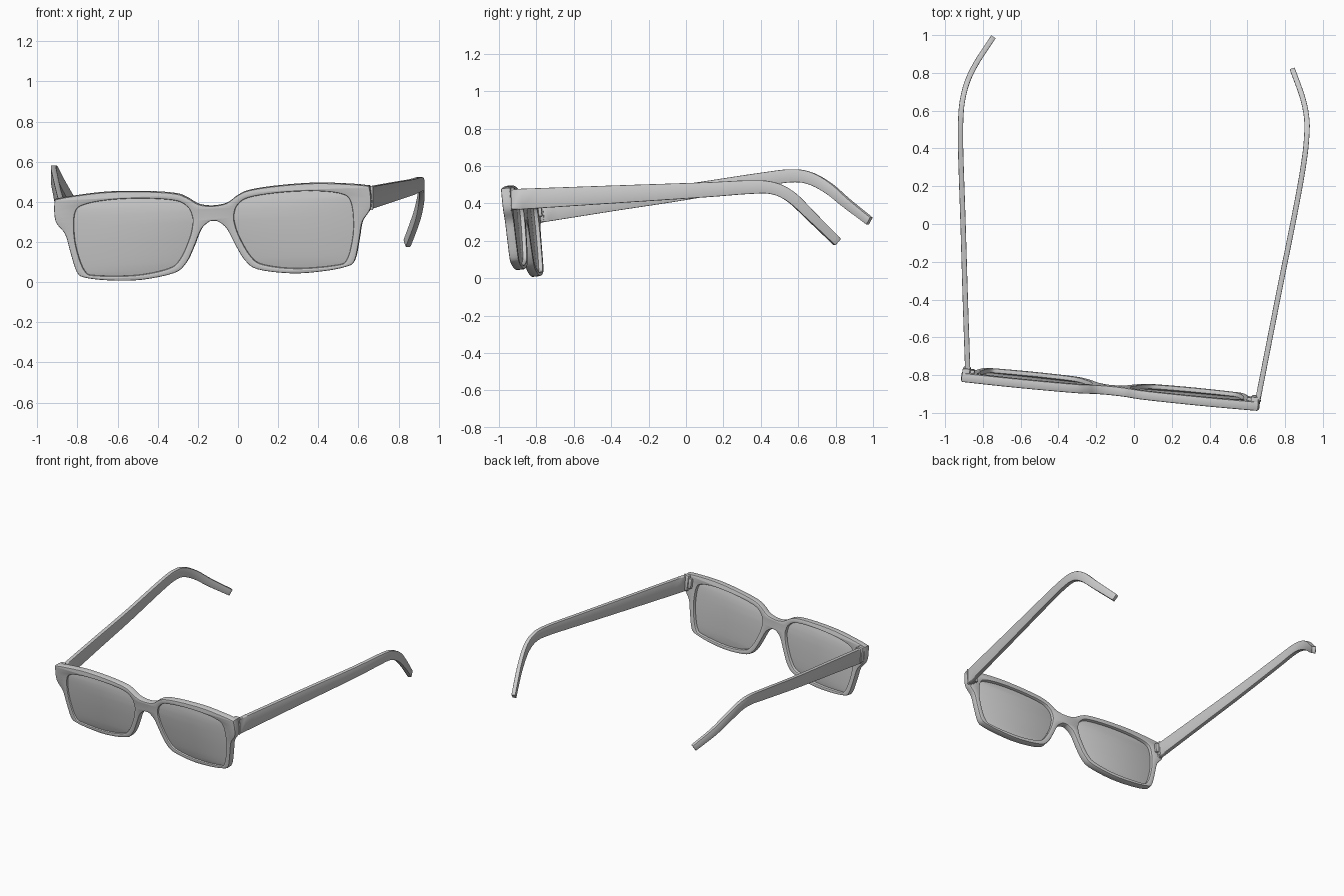
import bpy, bmesh, math
from mathutils import Vector, Matrix

if "Cube" in bpy.data.objects:
    bpy.data.objects.remove(bpy.data.objects["Cube"])

# The frame front sits slightly turned and leaning: local u, v, and forward axes
U = Vector((1, -0.098, 0.043)).normalized()
V = Vector((-0.053, -0.1, 1))
V = (V - U * V.dot(U)).normalized()
N = U.cross(V)
FRONT = Matrix((U, V, N)).transposed().to_4x4()
FRONT.translation = (-0.107, -0.869, 0.003)


def spline(pts, steps, closed):
    """Catmull-Rom points through the control points."""
    pts = [Vector(p) for p in pts]
    n, out = len(pts), []
    get = (lambda i: pts[i % n]) if closed else (lambda i: pts[max(0, min(n - 1, i))])
    for i in range(n if closed else n - 1):
        a, b, c, d = (get(i + k) for k in (-1, 0, 1, 2))
        for s in range(steps):
            t = s / steps
            out.append(0.5 * (2 * b + (c - a) * t + (2 * a - 5 * b + 4 * c - d) * t * t
                              + (3 * b - a - 3 * c + d) * t ** 3))
    if not closed:
        out.append(pts[-1])
    return out


def finish(name, bm, bevel=0):
    bmesh.ops.remove_doubles(bm, verts=bm.verts, dist=1e-5)
    if bevel:
        edges = [e for e in bm.edges if len(e.link_faces) == 2 and e.calc_face_angle(0) > 0.9]
        bmesh.ops.bevel(bm, geom=edges, offset=bevel, segments=2, profile=0.5, affect='EDGES')
    bmesh.ops.recalc_face_normals(bm, faces=bm.faces)
    me = bpy.data.meshes.new(name)
    bm.to_mesh(me)
    bm.free()
    me.shade_smooth()
    me.set_sharp_from_angle(angle=math.radians(30))
    ob = bpy.data.objects.new(name, me)
    bpy.context.collection.objects.link(ob)
    return ob


def plate(name, loops, z0, z1, bevel):
    """Filled outline with holes, extruded from depth z0 to z1."""
    cu = bpy.data.curves.new(name + "_outline", 'CURVE')
    cu.dimensions, cu.fill_mode = '2D', 'BOTH'
    cu.extrude = (z1 - z0) / 2 - bevel
    cu.bevel_depth, cu.bevel_resolution, cu.offset = bevel, 1, -bevel
    for loop in loops:
        sp = cu.splines.new('POLY')
        sp.points.add(len(loop) - 1)
        for p, co in zip(sp.points, loop):
            p.co = (co.x, co.y, 0, 1)
        sp.use_cyclic_u = True
    tmp = bpy.data.objects.new(name + "_outline", cu)
    bpy.context.collection.objects.link(tmp)
    dg = bpy.context.evaluated_depsgraph_get()
    me = bpy.data.meshes.new_from_object(tmp.evaluated_get(dg))
    bm = bmesh.new()
    bm.from_mesh(me)
    bpy.data.objects.remove(tmp)
    bpy.data.curves.remove(cu)
    bpy.data.meshes.remove(me)
    bmesh.ops.transform(bm, matrix=FRONT @ Matrix.Translation((0, 0, (z0 + z1) / 2)), verts=bm.verts)
    return finish(name, bm)


def block(name, u0, u1, v0, v1, z0, z1, bevel):
    bm = bmesh.new()
    bmesh.ops.create_cube(bm, size=1)
    m = Matrix.Translation(((u0 + u1) / 2, (v0 + v1) / 2, (z0 + z1) / 2))
    m = m @ Matrix.Diagonal((abs(u1 - u0), v1 - v0, z1 - z0, 1))
    bmesh.ops.transform(bm, matrix=FRONT @ m, verts=bm.verts)
    return finish(name, bm, bevel)


def temple(name, pts, thick=0.028):
    """Rectangular arm swept along (x, y, z, height) points."""
    path = spline(pts, 6, False)
    bm, rings = bmesh.new(), []
    for i, p in enumerate(path):
        t = (path[min(i + 1, len(path) - 1)] - path[max(i - 1, 0)]).to_3d().normalized()
        side = t.cross(Vector((0, 0, 1))).normalized()
        up = side.cross(t)
        w, h = side * thick / 2, up * p[3] / 2
        c = p.to_3d()
        rings.append([bm.verts.new(c + a * w + b * h) for a, b in ((-1, -1), (1, -1), (1, 1), (-1, 1))])
    for r, q in zip(rings, rings[1:]):
        for k in range(4):
            bm.faces.new((r[k], r[(k + 1) % 4], q[(k + 1) % 4], q[k]))
    bm.faces.new(rings[0])
    bm.faces.new(rings[-1])
    return finish(name, bm, 0.004)


# Right half of the frame outline, and the lens opening
half = [(0, .378), (.07, .389), (.125, .424), (.185, .448), (.325, .464), (.515, .47), (.675, .459),
        (.775, .446), (.79, .432), (.79, .336), (.745, .268), (.725, .183), (.696, .075), (.65, .045),
        (.525, .027), (.375, .024), (.21, .051), (.148, .098), (.105, .175), (.065, .261), (.025, .298), (0, .303)]
hole = [(.105, .333), (.125, .378), (.185, .413), (.35, .431), (.525, .43), (.65, .41), (.69, .373),
        (.70, .283), (.69, .184), (.656, .08), (.60, .055), (.40, .048), (.235, .075), (.175, .122),
        (.125, .219), (.105, .29)]
flip = lambda pts: [(-x, y) for x, y in reversed(pts)]
outer = spline(half + flip(half[1:-1]), 4, True)
holes = {"right": spline(hole, 5, True), "left": spline(flip(hole), 5, True)}

# Frame front with two openings
plate("frame_front", [outer] + list(holes.values()), -0.048, 0, 0.007)

# Lenses, end pieces and hinges
for side, s in (("right", 1), ("left", -1)):
    plate(side + "_lens", [holes[side]], -0.026, -0.012, 0.001)
    block(side + "_end_piece", s * .748, s * .788, .335, .443, -0.072, -0.01, 0.004)
    block(side + "_hinge", s * .725, s * .755, .355, .425, -0.065, -0.04, 0.003)

# Temples, hooked down at the ear
temple("right_temple", [(.655, -.935, .42, .112), (.76, -.4, .447, .096), (.86, .1, .472, .08),
                        (.9, .33, .486, .073), (.914, .46, .482, .066), (.914, .56, .435, .062),
                        (.892, .67, .33, .055), (.842, .81, .192, .048)])
temple("left_temple", [(-.88, -.785, .35, .108), (-.893, -.4, .405, .096), (-.905, 0, .461, .085),
                       (-.918, .4, .526, .075), (-.917, .56, .547, .07), (-.907, .66, .535, .066),
                       (-.88, .76, .482, .06), (-.83, .86, .4, .053), (-.75, .982, .305, .046)])
